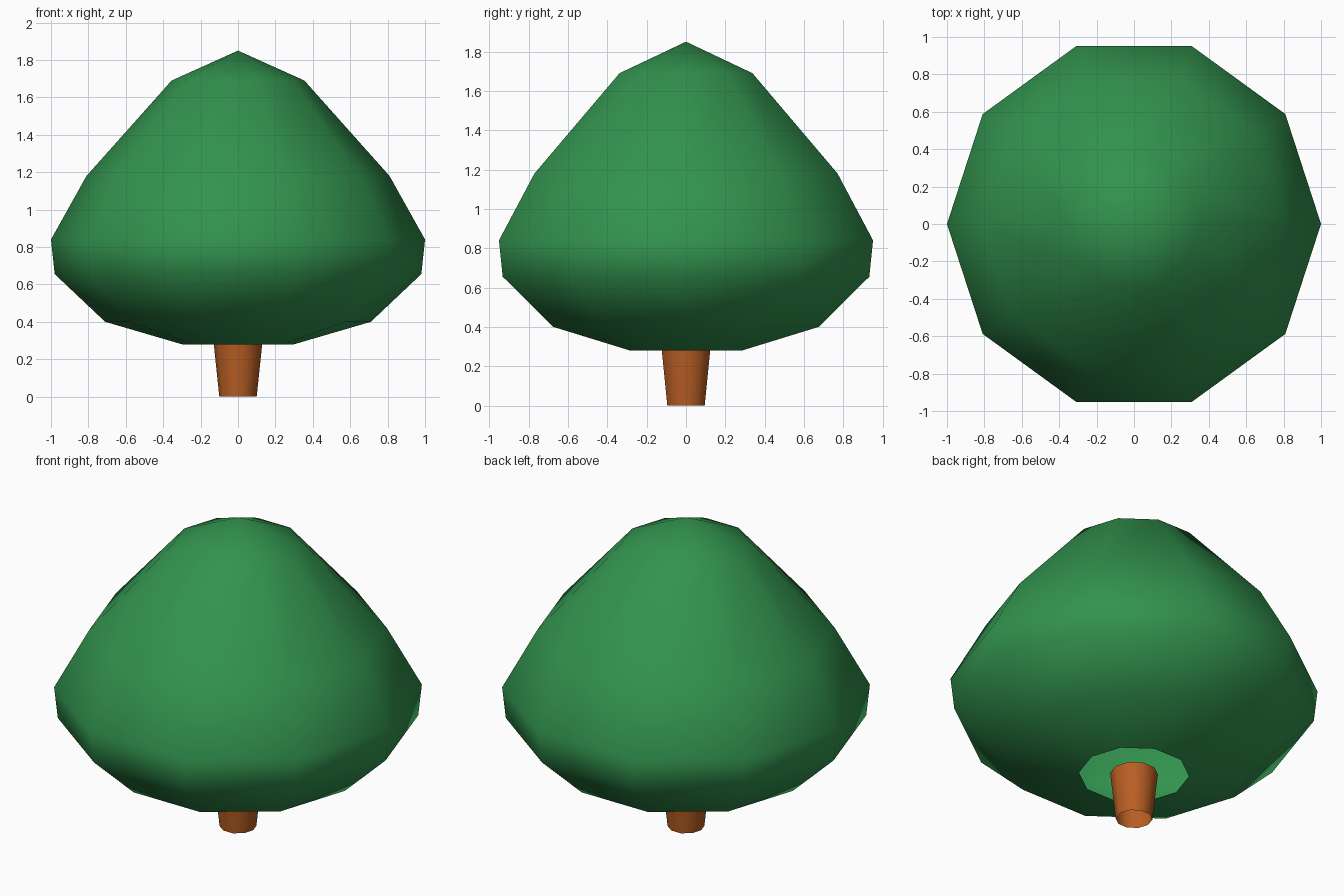
import bpy, bmesh, math

if "Cube" in bpy.data.objects:
    bpy.data.objects.remove(bpy.data.objects["Cube"])

SIDES = 10


def material(name, rgb):
    m = bpy.data.materials.new(name)
    m.diffuse_color = (*rgb, 1.0)
    m.use_nodes = True
    m.node_tree.nodes["Principled BSDF"].inputs["Base Color"].default_value = m.diffuse_color
    return m


def lathe(name, profile, mat):
    """Spin a (radius, height) profile around z; radius 0 makes a pole, ends stay open."""
    bm = bmesh.new()
    rings = []
    for r, z in profile:
        if r == 0:
            rings.append([bm.verts.new((0, 0, z))] * SIDES)
        else:
            rings.append([bm.verts.new((r * math.cos(2 * math.pi * i / SIDES),
                                        r * math.sin(2 * math.pi * i / SIDES), z))
                          for i in range(SIDES)])
    for low, high in zip(rings, rings[1:]):
        for i in range(SIDES):
            j = (i + 1) % SIDES
            corners = [low[i], low[j], high[j], high[i]]
            face = bm.faces.new(list(dict.fromkeys(corners)))
            face.smooth = True
    mesh = bpy.data.meshes.new(name)
    bm.to_mesh(mesh)
    bm.free()
    mesh.materials.append(mat)
    obj = bpy.data.objects.new(name, mesh)
    bpy.context.collection.objects.link(obj)
    return obj


leaf_green = material("leaf green", (0.032, 0.29, 0.076))
bark_brown = material("bark brown", (0.48, 0.112, 0.017))

# Rounded crown, open underneath around the trunk
lathe("crown", [(0.30, 0.28), (0.71, 0.40), (0.98, 0.655), (1.0, 0.84),
                (0.81, 1.18), (0.355, 1.69), (0, 1.85)], leaf_green)

# Short trunk flaring upwards, open at the ends
lathe("trunk", [(0.10, 0.0), (0.13, 0.285)], bark_brown)
